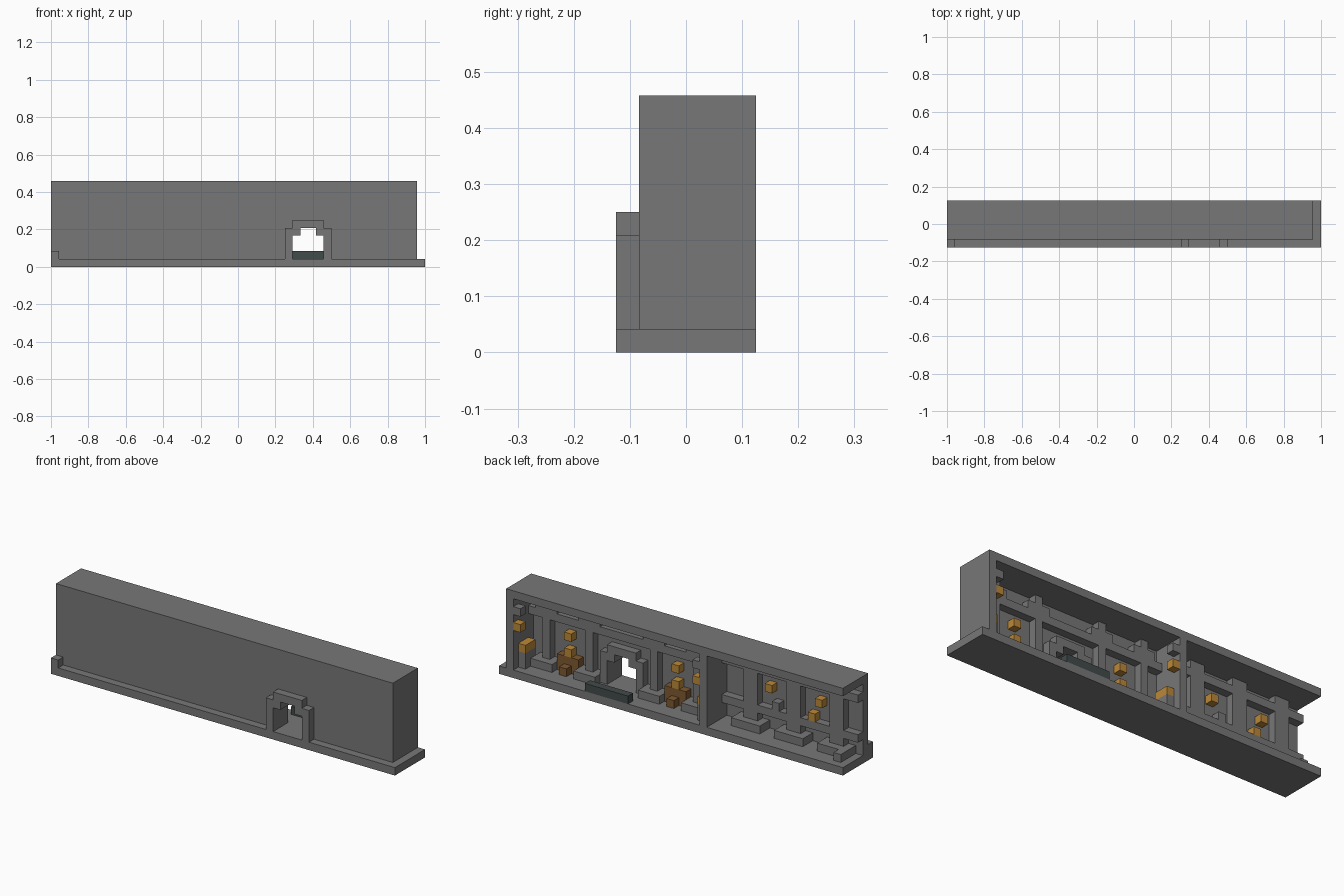
import bpy
import bmesh

U = 1 / 24  # one block
cube = bpy.data.objects.get("Cube")
if cube:
    bpy.data.objects.remove(cube)


def material(name, color):
    m = bpy.data.materials.new(name)
    m.use_nodes = True
    m.diffuse_color = (*color, 1)
    bsdf = next(n for n in m.node_tree.nodes if n.type == 'BSDF_PRINCIPLED')
    bsdf.inputs["Base Color"].default_value = (*color, 1)
    return m


STONE = material("grey_stone", (0.185, 0.185, 0.185))
GLOW = material("amber_lamp", (0.5, 0.25, 0.04))
WOOD = material("brown_wood", (0.21, 0.1, 0.03))
DARK = material("dark_slate", (0.055, 0.07, 0.07))


def extrude(name, outline, y0, y1, mat=STONE):
    """Extrude an x-z outline, in blocks, from y0 to y1."""
    bm = bmesh.new()
    face = bm.faces.new([bm.verts.new(((x - 24) * U, (y0 - 3) * U, z * U))
                         for x, z in outline])
    new = bmesh.ops.extrude_face_region(bm, geom=[face])["geom"]
    verts = [v for v in new if isinstance(v, bmesh.types.BMVert)]
    bmesh.ops.translate(bm, verts=verts, vec=(0, (y1 - y0) * U, 0))
    bmesh.ops.recalc_face_normals(bm, faces=bm.faces)
    mesh = bpy.data.meshes.new(name)
    bm.to_mesh(mesh)
    bm.free()
    mesh.materials.append(mat)
    obj = bpy.data.objects.new(name, mesh)
    bpy.context.collection.objects.link(obj)
    return obj


def box(name, x, y, z, mat=STONE):
    (x0, x1), (z0, z1) = x, z
    return extrude(name, [(x0, z0), (x1, z0), (x1, z1), (x0, z1)], *y, mat)


# Shell
box("floor", (0, 48), (0, 6), (0, 1))
box("roof", (0, 47), (1, 6), (10, 11))
box("left_end_wall", (46, 47), (1, 6), (1, 10))
box("partition_wall", (19, 20), (2, 6), (1, 10))
box("corner_block", (0, 1), (0, 1), (1, 2))

# Front wall with stepped doorway, and an arch on both sides of it
doorway = [(31, 1), (31, 4), (32, 4), (32, 5), (34, 5), (34, 4), (35, 4), (35, 1)]
extrude("front_wall", [(0, 1)] + doorway + [(47, 1), (47, 10), (0, 10)], 1, 2)
arch = [(30, 1)] + doorway + [(36, 1), (36, 5), (35, 5), (35, 6), (31, 6), (31, 5), (30, 5)]
extrude("outer_arch", arch, 0, 1)
extrude("inner_arch", arch, 2, 3)
box("door_step", (30, 36), (5, 6), (1, 2), DARK)

# Large room: pillars, plinths and upper beam
for x in (22, 28, 37, 43):
    box("pillar", (x, x + 1), (2, 3), (1, 10))
    box("plinth", (x - 1, x + 2), (2, 4), (1, 2))
    box("pillar_bracket", (x - 1, x + 2), (2, 3), (8, 9))
box("upper_beam", (20, 46), (2, 3), (7, 8))

# Small room: wide pillars, benches and rails
for x in (2, 8, 14):
    box("wide_pillar", (x, x + 2), (2, 3), (1, 10))
    box("bench", (x - 1, x + 3), (2, 4), (1, 2))
box("lower_rail", (0, 19), (2, 3), (3, 4))
box("upper_rail", (0, 19), (2, 3), (8, 9))
box("low_post", (1, 2), (4, 5), (1, 2))
box("rail_block", (11, 12), (2, 3), (4, 5))

# Wall lamps and wooden hearths
for x in (25, 40):
    box("wall_lamp", (x, x + 1), (2, 3), (5, 6), GLOW)
    box("hearth_back", (x - 1, x + 2), (2, 3), (1, 3), WOOD)
    box("hearth_front", (x, x + 1), (3, 4), (1, 2), WOOD)
    box("hearth_flame", (x, x + 1), (2, 3), (3, 4), GLOW)

# Lamps and lit cabinets on the ends of the large room
for x in (20, 45):
    box("end_bracket", (x, x + 1), (5, 6), (8, 9))
    box("end_lamp", (x, x + 1), (5, 6), (6, 7), GLOW)
    box("cabinet", (x, x + 1), (3, 5), (1, 3))
    box("cabinet_lamp", (x, x + 1), (3, 5), (3, 4), GLOW)

# Small room lamps
for x, z in ((5, 6), (12, 6), (6, 4)):
    box("rail_lamp", (x, x + 1), (2, 3), (z, z + 1), GLOW)
